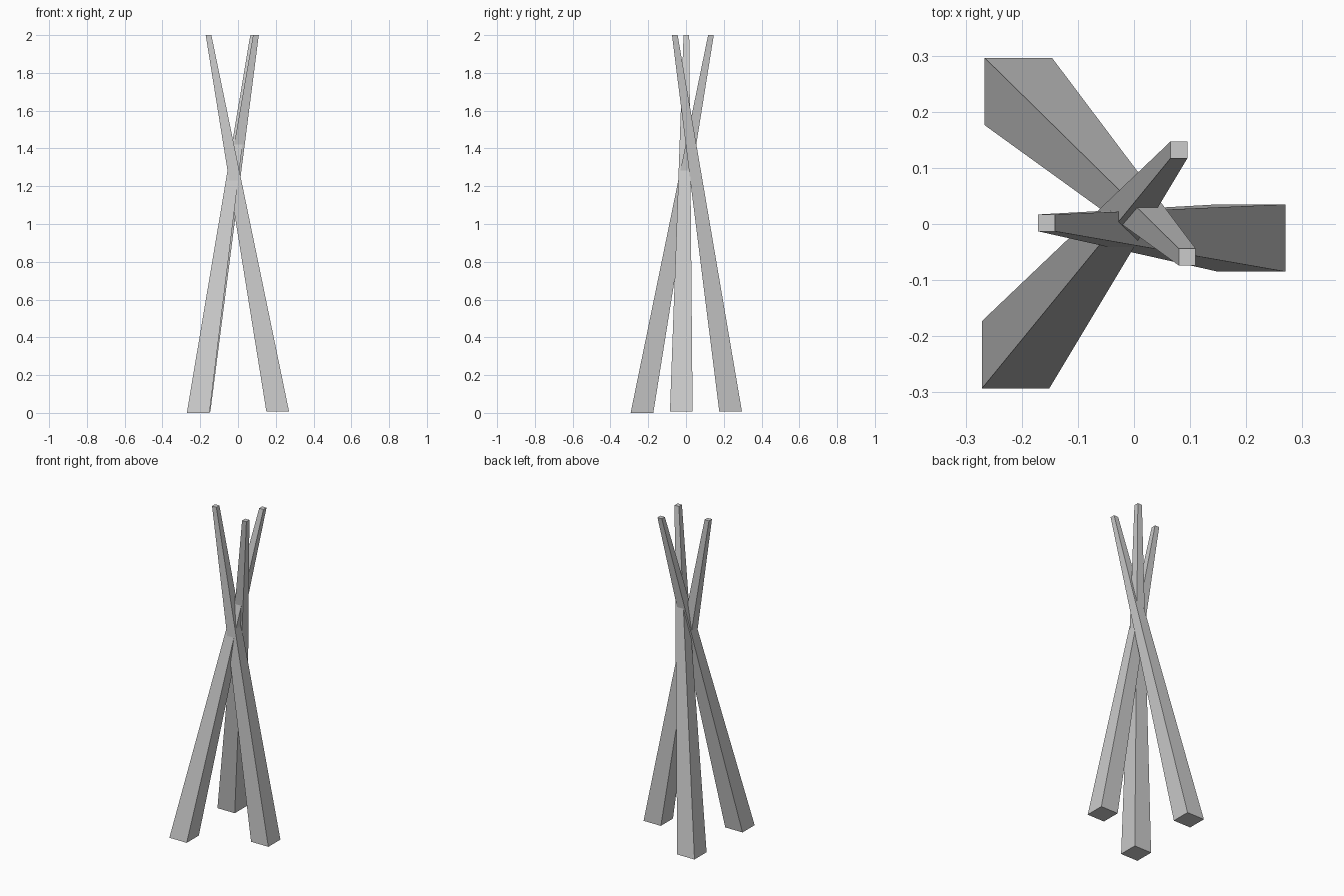
import bpy
import bmesh

if "Cube" in bpy.data.objects:
    bpy.data.objects.remove(bpy.data.objects["Cube"])

FOOT, TIP = 0.12, 0.03  # square widths at the bottom and top of a pole


def tapered_pole(name, foot, tip):
    """Square pole with level ends, tapering from foot centre to tip centre."""
    bm = bmesh.new()
    bmesh.ops.create_cube(bm, size=1)
    for v in bm.verts:
        centre, width = (tip, TIP) if v.co.z > 0 else (foot, FOOT)
        v.co = (centre[0] + v.co.x * width, centre[1] + v.co.y * width, centre[2])
    bm.normal_update()
    mesh = bpy.data.meshes.new(name)
    bm.to_mesh(mesh)
    bm.free()
    obj = bpy.data.objects.new(name, mesh)
    bpy.context.collection.objects.link(obj)
    return obj


# Three poles leaning across each other
tapered_pole("back_left_pole", (-0.206, 0.236, 0.008), (0.095, -0.059, 2.0))
tapered_pole("front_left_pole", (-0.211, -0.233, 0.0), (0.080, 0.132, 2.0))
tapered_pole("right_pole", (0.210, -0.025, 0.008), (-0.156, 0.002, 2.0))
